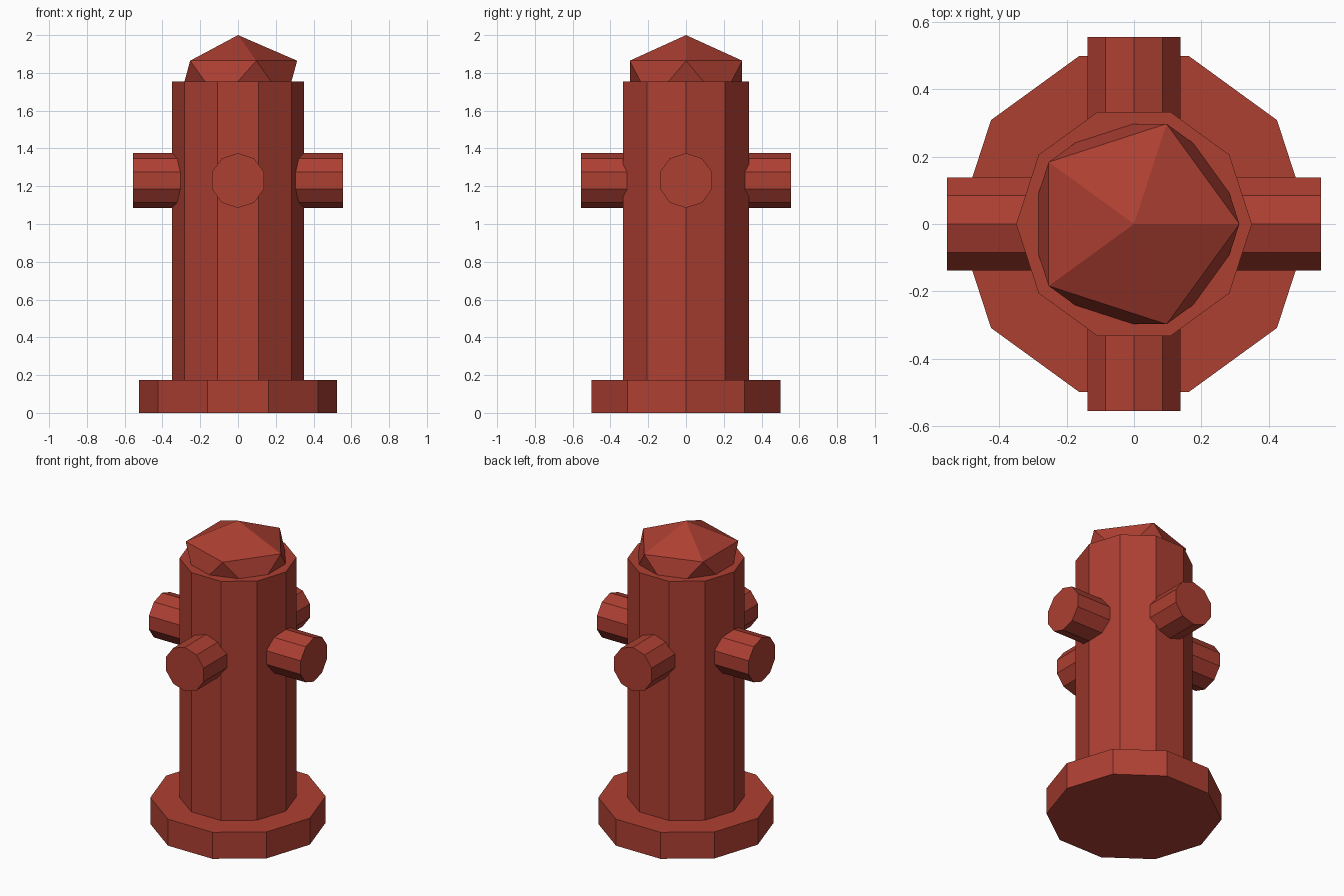
import bpy
import bmesh
from math import cos, sin, pi
from mathutils import Matrix, Vector

if "Cube" in bpy.data.objects:
    bpy.data.objects.remove(bpy.data.objects["Cube"])

SIDES = 10
red = bpy.data.materials.new("hydrant_red")
red.diffuse_color = (0.42, 0.05, 0.032, 1.0)
red.use_nodes = True
red.node_tree.nodes["Principled BSDF"].inputs["Base Color"].default_value = red.diffuse_color


def add_object(name, bm):
    bmesh.ops.recalc_face_normals(bm, faces=bm.faces[:])
    mesh = bpy.data.meshes.new(name)
    bm.to_mesh(mesh)
    bm.free()
    mesh.materials.append(red)
    obj = bpy.data.objects.new(name, mesh)
    bpy.context.collection.objects.link(obj)
    return obj


def prism(name, radius, start, end, matrix=Matrix()):
    """Ten-sided prism along local z, with a corner on local +x."""
    bm = bmesh.new()
    ring = [bm.verts.new((radius * cos(2 * pi * i / SIDES),
                          radius * sin(2 * pi * i / SIDES), start))
            for i in range(SIDES)]
    face = bm.faces.new(ring)
    ext = bmesh.ops.extrude_face_region(bm, geom=[face], use_keep_orig=True)
    top = [g for g in ext["geom"] if isinstance(g, bmesh.types.BMVert)]
    bmesh.ops.translate(bm, verts=top, vec=Vector((0, 0, end - start)))
    bmesh.ops.transform(bm, matrix=matrix, verts=bm.verts[:])
    return add_object(name, bm)


# Foot flange and barrel
prism("base_flange", 0.525, 0.0, 0.175)
prism("barrel", 0.35, 0.175, 1.755)

# Faceted bonnet: flattened icosahedron half sunk into the barrel
bm = bmesh.new()
bmesh.ops.create_icosphere(
    bm, subdivisions=1, radius=0.35,
    matrix=Matrix.Translation((0, 0, 1.755)) @ Matrix.Diagonal((1, 1, 0.7, 1)))
add_object("bonnet", bm)

# Four outlets around the barrel, each with a corner pointing up
lay_down = Matrix.Rotation(pi / 2, 4, 'Y') # axis to +x, corners to -z and +z
for i, side in enumerate(("right", "back", "left", "front")):
    place = Matrix.Translation((0, 0, 1.23)) @ Matrix.Rotation(i * pi / 2, 4, 'Z')
    prism(side + "_outlet", 0.145, 0.205, 0.555, place @ lay_down)
